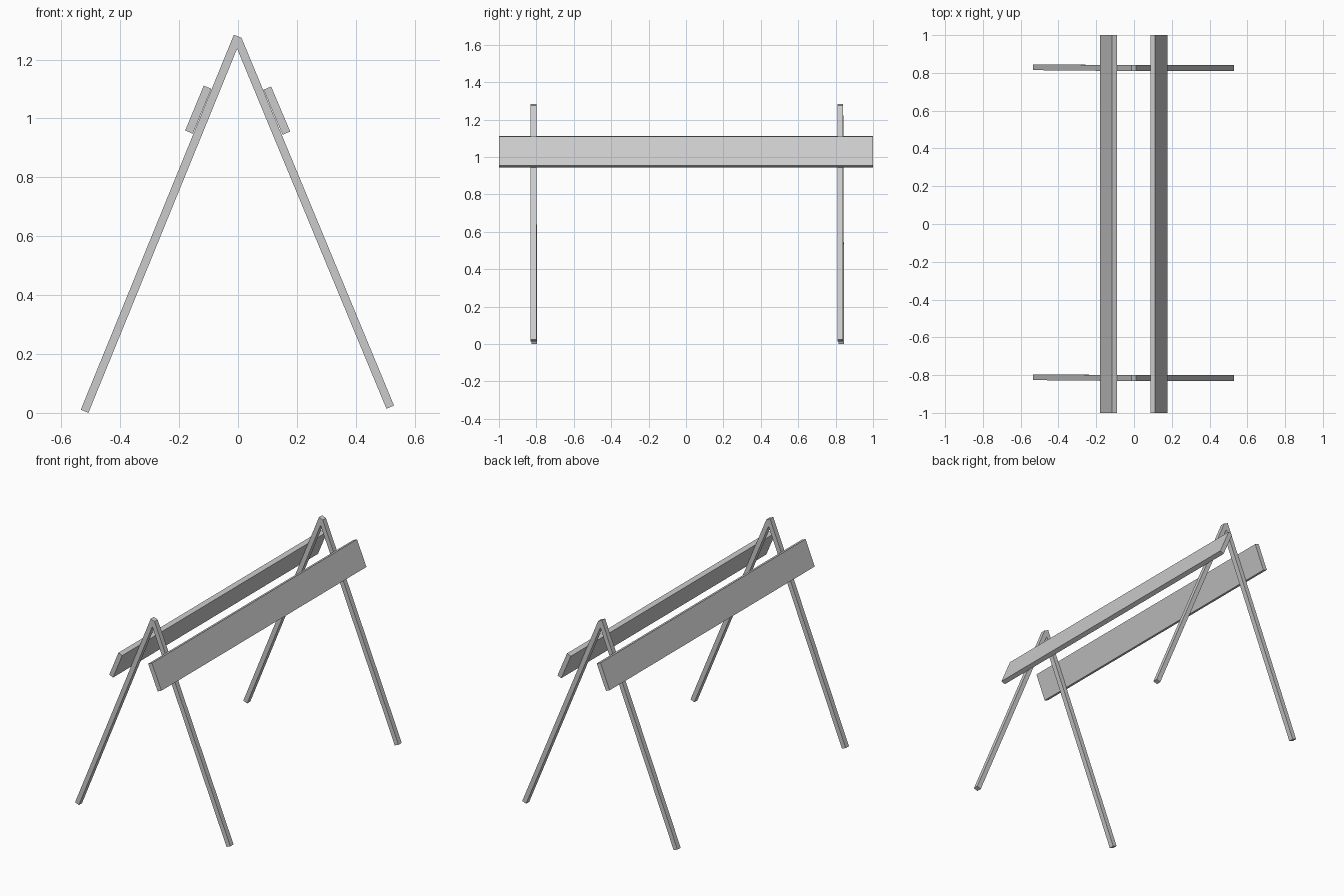
import bpy
from mathutils import Vector, Matrix

if "Cube" in bpy.data.objects:
    bpy.data.objects.remove(bpy.data.objects["Cube"])


def beam(name, start, end, thick, depth):
    """Box running from start to end; thick lies in the xz plane, depth along y."""
    a, b = Vector(start), Vector(end)
    z = (b - a).normalized()
    x = Vector((0, 1, 0)).cross(z).normalized()
    y = z.cross(x)
    rot = Matrix((x, y, z)).transposed().to_4x4()
    bpy.ops.mesh.primitive_cube_add(size=1)
    ob = bpy.context.object
    ob.name = name
    size = Matrix.Diagonal((thick, depth, (b - a).length, 1))
    ob.data.transform(rot @ size)
    ob.location = (a + b) / 2
    return ob


# A-frame legs: the right leg butts into the top of the left one
for end, y in (("front", -0.816), ("back", 0.825)):
    beam(end + "_left_leg", (-0.521, y + 0.005, 0.0055), (-0.001, y, 1.279), 0.028, 0.031)
    beam(end + "_right_leg", (0.517, y, 0.0195), (-0.001, y, 1.2685), 0.028, 0.031)

# Long boards resting on the outer faces of the legs
beam("left_board", (-0.1665, 0, 0.9535), (-0.1035, 0, 1.106), 0.028, 2.0)
beam("right_board", (0.1645, 0, 0.950), (0.0995, 0, 1.103), 0.028, 2.0)
